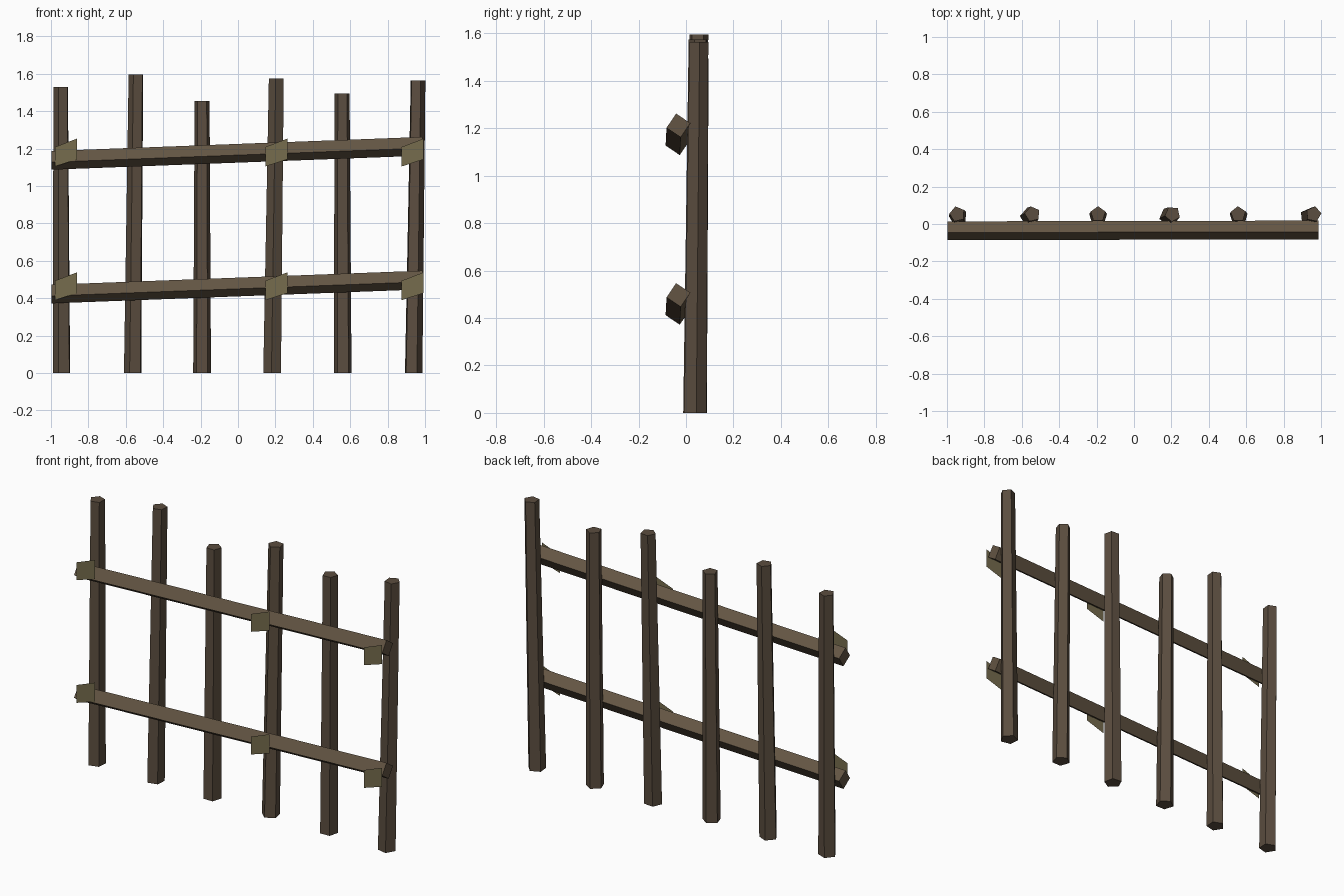
import bpy
from math import sin, cos, radians
from mathutils import Vector

if "Cube" in bpy.data.objects:
    bpy.data.objects.remove(bpy.data.objects["Cube"])


def material(name, rgb):
    m = bpy.data.materials.new(name)
    m.diffuse_color = (*rgb, 1)
    m.use_nodes = True
    m.node_tree.nodes["Principled BSDF"].inputs["Base Color"].default_value = m.diffuse_color
    return m


POST = material("post_wood", (0.105, 0.075, 0.05))
RAIL = material("rail_wood", (0.125, 0.09, 0.056))
STRAP = material("strap_cloth", (0.18, 0.15, 0.075))


def add_mesh(name, verts, faces, mat):
    me = bpy.data.meshes.new(name)
    me.from_pydata(verts, [], faces)
    me.materials.append(mat)
    ob = bpy.data.objects.new(name, me)
    bpy.context.collection.objects.link(ob)
    return ob


def prism(name, first, last, mat):
    """Closed prism between two matching rings of points."""
    n = len(first)
    faces = [(i, (i + 1) % n, n + (i + 1) % n, n + i) for i in range(n)]
    faces += [tuple(reversed(range(n))), tuple(range(n, 2 * n))]
    return add_mesh(name, first + last, faces, mat)


def ring(center, u, v, r, n, turn):
    c, u, v = Vector(center), Vector(u), Vector(v)
    pts = []
    for i in range(n):
        a = radians(turn + 360 * i / n)
        pts.append(c + u * (r * cos(a)) + v * (r * sin(a)))
    return pts


# Leaning five-sided posts: bottom x, top x, height, turn in degrees
posts = [(-0.94, -0.945, 1.53, 14), (-0.56, -0.543, 1.595, 13),
         (-0.192, -0.192, 1.455, 0), (0.184, 0.206, 1.575, 30),
         (0.56, 0.557, 1.495, 2), (0.936, 0.96, 1.565, -12)]
X, Y, Z = (1, 0, 0), (0, 1, 0), (0, 0, 1)
for i, (x0, x1, h, turn) in enumerate(posts):
    prism(f"post_{i + 1}",
          ring((x0, 0.038, 0), X, Y, 0.05, 5, 90 + turn),
          ring((x1, 0.053, h), X, Y, 0.042, 5, 90 + turn), POST)

# Two sloping square rails turned on edge, with flat straps in front
for label, dz in (("lower", -0.715), ("upper", 0)):
    prism(f"{label}_rail",
          ring((-0.997, -0.036, 1.137 + dz), Y, Z, 0.051, 4, 11),
          ring((0.987, -0.032, 1.212 + dz), Y, Z, 0.051, 4, 11), RAIL)
    for j, x in enumerate((-0.92, 0.205, 0.933)):
        add_mesh(f"{label}_strap_{j + 1}",
                 [(x - 0.059, -0.089, 1.104 + dz), (x + 0.059, -0.089, 1.142 + dz),
                  (x + 0.059, -0.089, 1.253 + dz), (x - 0.059, -0.089, 1.208 + dz)],
                 [(0, 1, 2, 3)], STRAP)
